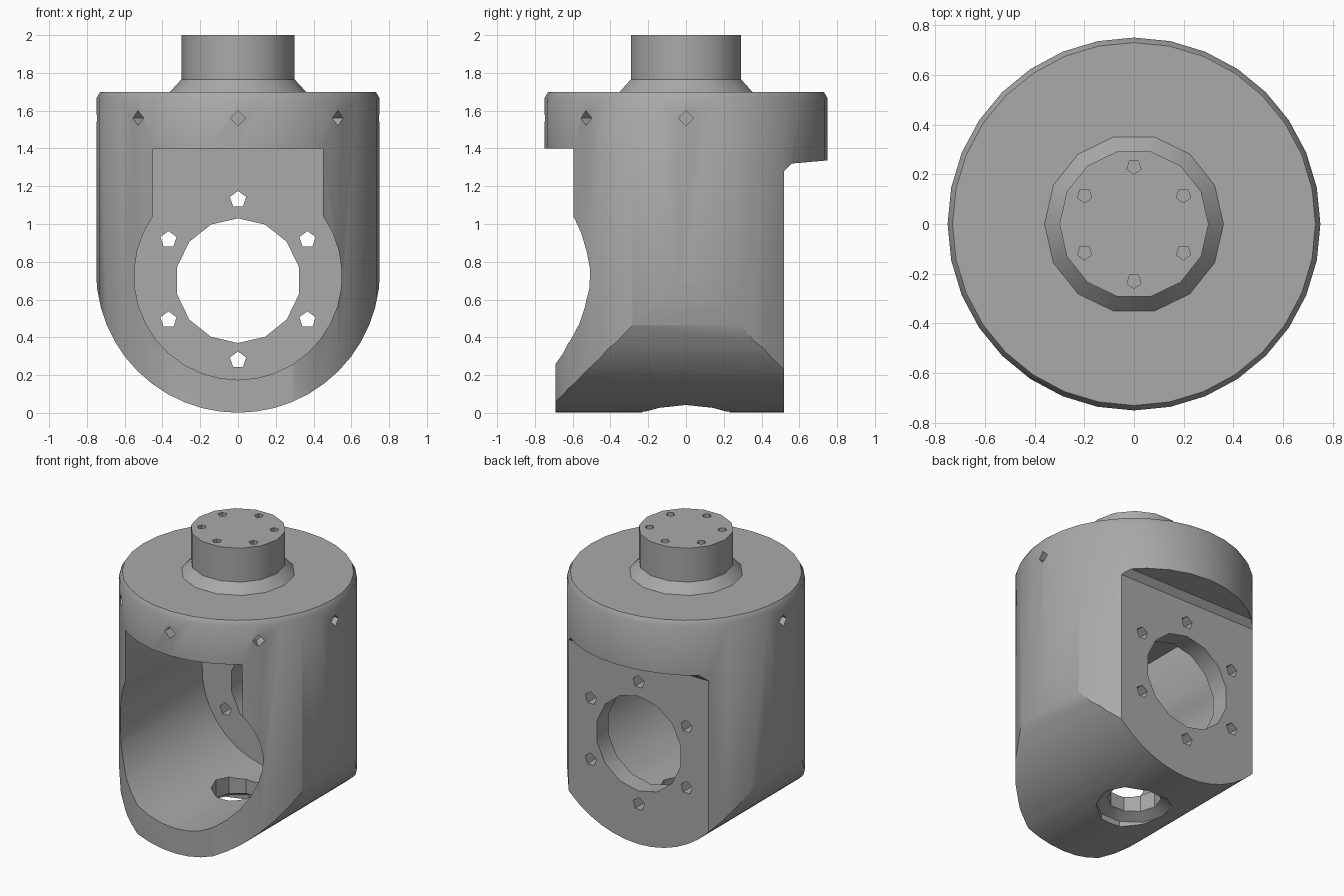
import bpy
import bmesh
from math import sin, cos, pi, radians
from mathutils import Matrix, Vector

cube = bpy.data.objects.get("Cube")
if cube:
    bpy.data.objects.remove(cube, do_unlink=True)

grey = bpy.data.materials.new("machined grey")
grey.use_nodes = True
colour = (0.4, 0.4, 0.4, 1)
grey.diffuse_color = colour
grey.node_tree.nodes["Principled BSDF"].inputs["Base Color"].default_value = colour


def finish(name, bm):
    bmesh.ops.recalc_face_normals(bm, faces=bm.faces)
    mesh = bpy.data.meshes.new(name)
    bm.to_mesh(mesh)
    bm.free()
    mesh.materials.append(grey)
    obj = bpy.data.objects.new(name, mesh)
    bpy.context.collection.objects.link(obj)
    return obj


def lathe(name, profile, sides):
    """Closed solid turned about z from (radius, height) pairs."""
    bm = bmesh.new()
    rings = [[bm.verts.new((r * cos(2 * pi * i / sides), r * sin(2 * pi * i / sides), z))
              for i in range(sides)] for r, z in profile]
    for low, high in zip(rings, rings[1:]):
        for i in range(sides):
            j = (i + 1) % sides
            bm.faces.new((low[i], low[j], high[j], high[i]))
    bm.faces.new(rings[0])
    bm.faces.new(rings[-1])
    return finish(name, bm)


def prism(name, outline, y0, y1):
    """Outline of (x, z) pairs extruded along y."""
    bm = bmesh.new()
    face = bm.faces.new([bm.verts.new((x, y0, z)) for x, z in outline])
    moved = bmesh.ops.extrude_face_region(bm, geom=[face])["geom"]
    bmesh.ops.translate(bm, vec=(0, y1 - y0, 0),
                        verts=[v for v in moved if isinstance(v, bmesh.types.BMVert)])
    return finish(name, bm)


def rod(start, end, radius, sides):
    """Drill-shaped cutter between two points."""
    start, end = Vector(start), Vector(end)
    axis = end - start
    bm = bmesh.new()
    turn = axis.to_track_quat('Z', 'Y').to_matrix().to_4x4()
    bmesh.ops.create_cone(bm, cap_ends=True, segments=sides, radius1=radius, radius2=radius,
                          depth=axis.length,
                          matrix=Matrix.Translation((start + end) / 2) @ turn)
    return finish("drill", bm)


def boolean(target, tool, operation='DIFFERENCE'):
    tool.hide_render = True
    mod = target.modifiers.new("cut", 'BOOLEAN')
    mod.operation = operation
    mod.solver = 'EXACT'
    mod.object = tool
    bpy.context.view_layer.objects.active = target
    bpy.ops.object.modifier_apply(modifier=mod.name)
    bpy.data.objects.remove(tool, do_unlink=True)


def arc(radius, cz, start, end, steps):
    angles = [radians(start + (end - start) * i / steps) for i in range(steps + 1)]
    return [(radius * cos(a), cz + radius * sin(a)) for a in angles]


# Housing: chamfered cylinder with a rounded lower end
housing = lathe("housing", [(0.75, -0.1), (0.75, 1.665), (0.73, 1.7)], 32)
rounded = arc(0.752, 0.753, 180, 360, 24) + [(0.752, 2), (-0.752, 2)]
boolean(housing, prism("round_end", rounded, -1, 1), 'INTERSECT')

# Flat mounting pad at the back, with a sloped underside to the flange
bm = bmesh.new()
pad = bm.faces.new([bm.verts.new((-1, y, z)) for y, z in
                    [(0.52, -0.5), (0.52, 1.28), (0.56, 1.32), (0.9, 1.35), (0.9, -0.5)]])
moved = bmesh.ops.extrude_face_region(bm, geom=[pad])["geom"]
bmesh.ops.translate(bm, vec=(2, 0, 0),
                    verts=[v for v in moved if isinstance(v, bmesh.types.BMVert)])
boolean(housing, finish("pad_cut", bm))

# Trimmed lip below the front opening
boolean(housing, prism("lip_cut", [(-0.6, -0.3), (0.6, -0.3), (0.6, 0.5), (-0.6, 0.5)], -1, -0.69))

# Keyhole cavity, open at the front
keyhole = arc(0.55, 0.725, 145, 395, 24) + [(0.45, 1.4), (-0.45, 1.4)]
boolean(housing, prism("cavity", keyhole, -1, 0.39))

# Bearing hole and its ring of bolt holes through the back wall
boolean(housing, rod((0, 0.2, 0.7), (0, 0.8, 0.7), 0.33, 14))
for i in range(6):
    a = radians(90 + 60 * i)
    x, z = 0.425 * cos(a), 0.705 + 0.425 * sin(a)
    boolean(housing, rod((x, 0.2, z), (x, 0.8, z), 0.045, 5))

# Countersunk drain hole in the floor
boolean(housing, lathe("drain", [(0.25, -0.1), (0.24, 0.04), (0.17, 0.08), (0.17, 0.4)], 10))

# Blind holes around the front and sides of the flange
for i in range(5):
    a = radians(180 + 45 * i)
    d = Vector((cos(a), sin(a), 0))
    up = Vector((0, 0, 1.56))
    boolean(housing, rod(d * 0.66 + up, d * 0.85 + up, 0.04, 4))

# Shaft with a flared collar and blind bolt holes on top
shaft = lathe("output_shaft", [(0.36, 1.68), (0.36, 1.7), (0.3, 1.765), (0.3, 2)], 14)
for i in range(6):
    a = radians(90 + 60 * i)
    x, y = 0.23 * cos(a), 0.23 * sin(a)
    boolean(shaft, rod((x, y, 1.95), (x, y, 2.1), 0.03, 5))

# Smooth curved walls, keep crisp edges
for obj in (housing, shaft):
    bpy.ops.object.select_all(action='DESELECT')
    obj.select_set(True)
    bpy.context.view_layer.objects.active = obj
    bpy.ops.object.shade_smooth_by_angle(angle=radians(30))
